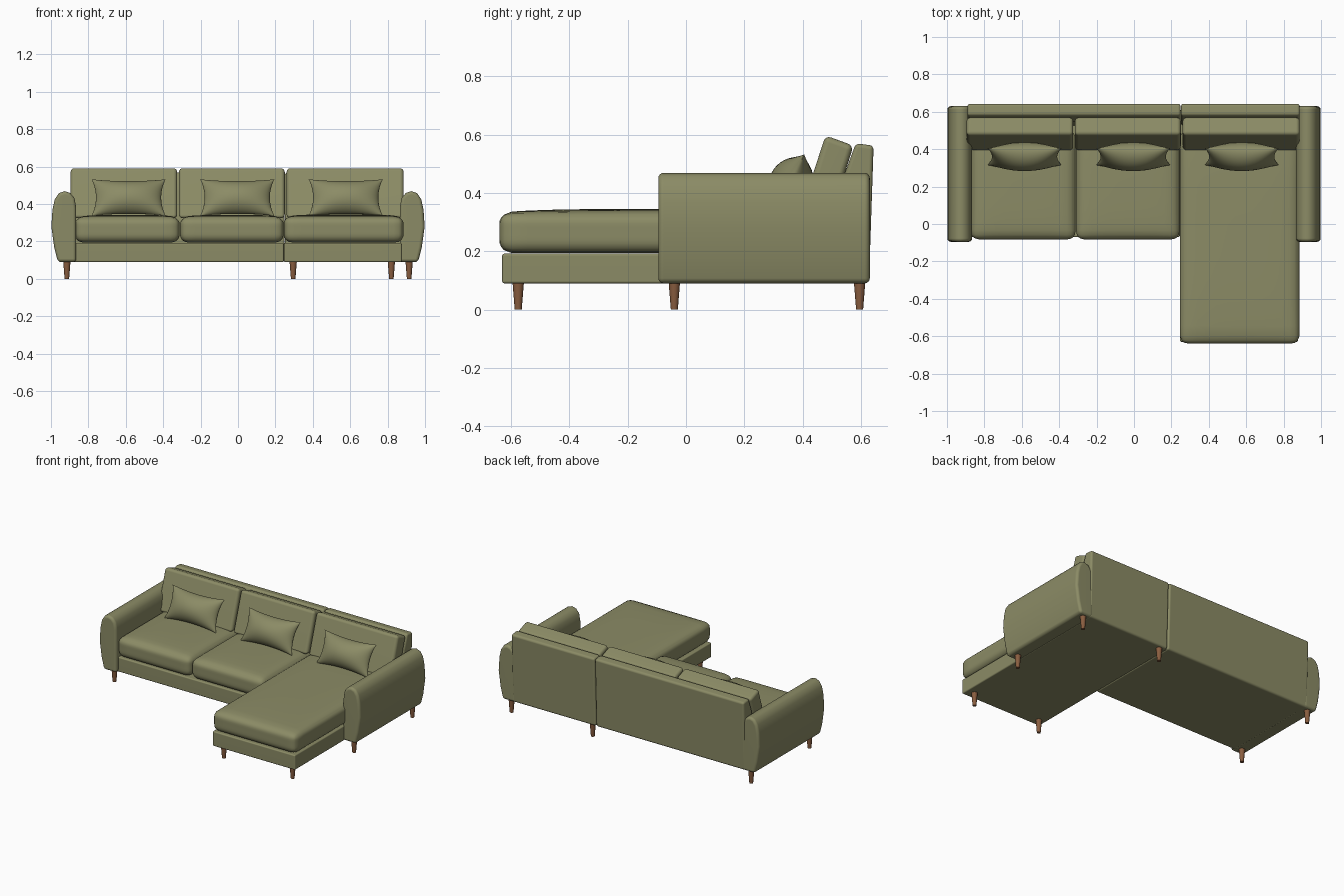
import bpy, bmesh, math
from mathutils import Matrix, Vector

if "Cube" in bpy.data.objects:
    bpy.data.objects.remove(bpy.data.objects["Cube"], do_unlink=True)


def material(name, rgb):
    m = bpy.data.materials.new(name)
    m.use_nodes = True
    m.diffuse_color = (*rgb, 1)
    bsdf = next(n for n in m.node_tree.nodes if n.type == 'BSDF_PRINCIPLED')
    bsdf.inputs["Base Color"].default_value = (*rgb, 1)
    bsdf.inputs["Roughness"].default_value = 0.8
    return m


fabric = material("olive fabric", (0.26, 0.26, 0.132))
wood = material("brown wood", (0.25, 0.11, 0.05))


def finish(name, bm, mat, weighted=False):
    bmesh.ops.recalc_face_normals(bm, faces=bm.faces[:])
    mesh = bpy.data.meshes.new(name)
    bm.to_mesh(mesh)
    bm.free()
    mesh.materials.append(mat)
    ob = bpy.data.objects.new(name, mesh)
    bpy.context.collection.objects.link(ob)
    bpy.ops.object.select_all(action='DESELECT')
    ob.select_set(True)
    bpy.context.view_layer.objects.active = ob
    bpy.ops.object.shade_smooth_by_angle(angle=math.radians(45))
    if weighted:
        mod = ob.modifiers.new("even_shading", 'WEIGHTED_NORMAL')
        mod.keep_sharp = True
    return ob


def prism(name, profile, start, end, along, bevel):
    """Extrude a profile along x (points are y, z) or y (points are x, z), rounding the edges."""
    bm = bmesh.new()

    def place(p, t):
        return (t, p[0], p[1]) if along == 'x' else (p[0], t, p[1])

    face = bm.faces.new([bm.verts.new(place(p, start)) for p in profile])
    ext = bmesh.ops.extrude_face_region(bm, geom=[face])
    shift = Vector(place((0, 0), end - start))
    for v in ext["geom"]:
        if isinstance(v, bmesh.types.BMVert):
            v.co += shift
    bmesh.ops.recalc_face_normals(bm, faces=bm.faces[:])
    sharp = [e for e in bm.edges if e.calc_face_angle(0) > math.radians(50)]
    bmesh.ops.bevel(bm, geom=sharp, offset=bevel, segments=4, profile=0.5,
                    affect='EDGES', clamp_overlap=True)
    return finish(name, bm, fabric, True)


def cushion(name, low, high, radius, crown):
    """Rounded box with a gently crowned top."""
    low, high = Vector(low), Vector(high)
    mid, half = (low + high) / 2, (high - low) / 2
    bm = bmesh.new()
    bmesh.ops.create_cube(bm, size=2)
    bmesh.ops.subdivide_edges(bm, edges=bm.edges[:], cuts=15, use_grid_fill=True)
    for v in bm.verts:
        u = [math.sin(c * math.pi / 2) for c in v.co]
        p = Vector([a * h for a, h in zip(u, half)])
        core = Vector([max(-h + radius, min(h - radius, a)) for a, h in zip(p, half)])
        out = p - core
        if out.length > 1e-6:
            p = core + out.normalized() * radius
        if p.z > 0:
            drop = 1 - (1 - u[0] ** 4) * (1 - u[1] ** 4)
            p.z -= crown * drop * p.z / half.z
        v.co = p + mid
    return finish(name, bm, fabric)


def pillow(name, x):
    """Pinched throw pillow leaning on the back cushion."""
    bm = bmesh.new()
    for side in (-1, 1):
        grid = bmesh.ops.create_grid(bm, x_segments=24, y_segments=18, size=1)
        for v in grid["verts"]:
            u, w = math.sin(v.co.x * math.pi / 2), math.sin(v.co.y * math.pi / 2)
            rise = max(0, (1 - u * u) * (1 - w * w)) ** 0.6
            v.co = (0.198 * u * (1 - 0.12 * (1 - w * w)),
                    0.108 * w * (1 - 0.14 * (1 - u * u)), side * 0.075 * rise)
    bmesh.ops.remove_doubles(bm, verts=bm.verts[:], dist=1e-5)
    turn = Matrix.Translation((x, 0.36, 0.435)) @ Matrix.Rotation(math.radians(65), 4, 'X')
    bmesh.ops.transform(bm, matrix=turn, verts=bm.verts[:])
    return finish(name, bm, fabric)


def rect(y0, y1, z0, z1):
    return [(y0, z0), (y1, z0), (y1, z1), (y0, z1)]


# Bases
prism("sofa_base", rect(-0.07, 0.61, 0.09, 0.192), -0.88, 0.245, 'x', 0.008)
prism("chaise_base", rect(-0.63, 0.61, 0.09, 0.192), 0.246, 0.876, 'x', 0.008)

# Arms, bowed outward with a rounded top
arm = [(0.865, 0.09), (0.963, 0.09), (0.983, 0.17), (0.998, 0.28), (0.992, 0.37),
       (0.98, 0.425), (0.958, 0.458), (0.928, 0.469), (0.898, 0.46),
       (0.874, 0.432), (0.865, 0.38)]
for side, label in ((1, "left"), (-1, "right")):
    prism(label + "_arm", [(side * x, z) for x, z in arm], -0.095, 0.63, 'y', 0.018)

# Back frame in two sections
back = [(0.52, 0.09), (0.545, 0.47), (0.582, 0.57), (0.643, 0.562), (0.627, 0.09)]
prism("sofa_back", back, -0.89, 0.249, 'x', 0.014)
prism("chaise_back", back, 0.251, 0.886, 'x', 0.014)

# Seat cushions
cushion("right_seat_cushion", (-0.872, -0.083, 0.194), (-0.312, 0.5, 0.342), 0.045, 0.012)
cushion("middle_seat_cushion", (-0.31, -0.083, 0.194), (0.244, 0.5, 0.342), 0.045, 0.012)
cushion("chaise_cushion", (0.245, -0.64, 0.194), (0.885, 0.5, 0.345), 0.045, 0.012)

# Leaning back cushions
lean = [(0.39, 0.325), (0.478, 0.597), (0.574, 0.562), (0.5, 0.325)]
for label, x0, x1 in (("right", -0.895, -0.325), ("middle", -0.316, 0.25),
                      ("left", 0.26, 0.886)):
    prism(label + "_back_cushion", lean, x0, x1, 'x', 0.02)

# Throw pillows
for label, x in (("right", -0.585), ("middle", -0.004), ("left", 0.576)):
    pillow(label + "_pillow", x)

# Tapered legs
spots = [(x, y) for x in (-0.915, 0.915) for y in (-0.04, 0.595)]
spots += [(0.295, -0.575), (0.82, -0.575), (0.295, 0.595)]
for i, (x, y) in enumerate(spots):
    bm = bmesh.new()
    bmesh.ops.create_cone(bm, cap_ends=True, segments=20, radius1=0.012, radius2=0.02,
                          depth=0.1, matrix=Matrix.Translation((x, y, 0.05)))
    finish("leg_%d" % (i + 1), bm, wood)
